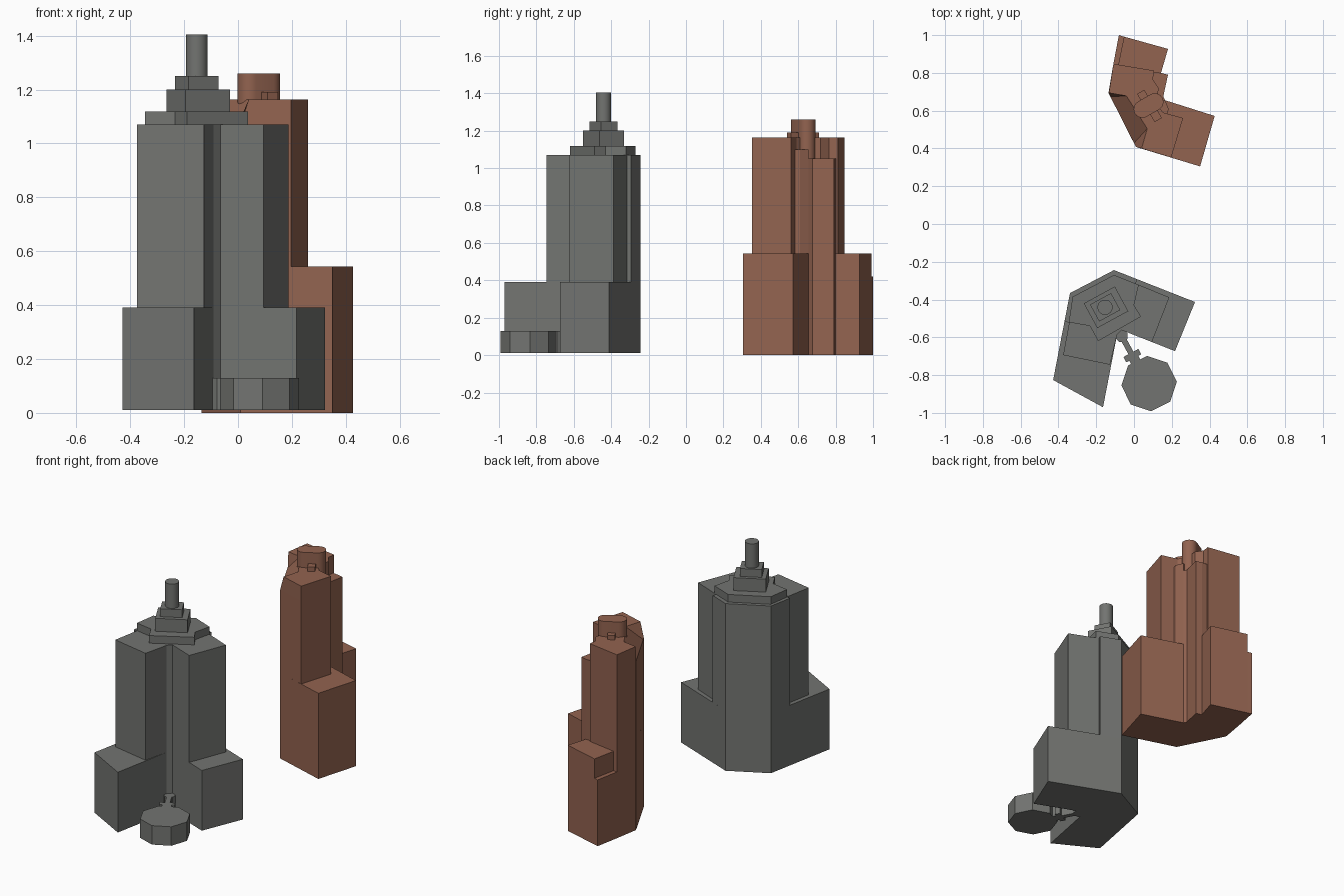
import bpy, bmesh, math
from mathutils import Matrix, Vector


def material(name, rgb):
    m = bpy.data.materials.new(name)
    m.diffuse_color = (*rgb, 1)
    return m


GREY = material("dark_stone", (0.17, 0.175, 0.165))
RED = material("red_stone", (0.29, 0.125, 0.08))


def prism(name, pts, z0, z1, mat, top=None):
    """Extrude a plan outline, or loft it to another outline of the same length."""
    bm = bmesh.new()
    lo = [bm.verts.new((x, y, z0)) for x, y in pts]
    hi = [bm.verts.new((x, y, z1)) for x, y in (top or pts)]
    n = len(pts)
    bm.faces.new(lo[::-1])
    bm.faces.new(hi)
    for i in range(n):
        j = (i + 1) % n
        bm.faces.new((lo[i], lo[j], hi[j], hi[i]))
    bmesh.ops.recalc_face_normals(bm, faces=bm.faces)
    me = bpy.data.meshes.new(name)
    bm.to_mesh(me)
    bm.free()
    ob = bpy.data.objects.new(name, me)
    bpy.context.collection.objects.link(ob)
    me.materials.append(mat)
    return ob


def place(pts, c, deg):
    m = Matrix.Rotation(math.radians(deg), 2)
    return [tuple(m @ Vector(p) + Vector(c)) for p in pts]


def rect(c, w, d, deg):
    w, d = w / 2, d / 2
    return place([(-w, -d), (w, -d), (w, d), (-w, d)], c, deg)


def ngon(c, r, n, deg=0):
    return [(c[0] + r * math.cos(math.radians(deg) + 2 * math.pi * i / n),
             c[1] + r * math.sin(math.radians(deg) + 2 * math.pi * i / n)) for i in range(n)]


def smooth(ob):
    bpy.ops.object.select_all(action='DESELECT')
    ob.select_set(True)
    bpy.context.view_layer.objects.active = ob
    bpy.ops.object.shade_smooth_by_angle(angle=math.radians(35))


# Grey tower: V-shaped base with a chamfered inner corner
inner = [(-0.09, -0.587), (-0.065, -0.562)]
prism("grey_base", [(-0.106, -0.244), (-0.339, -0.366), (-0.428, -0.826), (-0.164, -0.97),
                    *inner, (0.217, -0.673), (0.323, -0.413)], 0.01, 0.392, GREY)
# Upper shaft, wings shortened and stepped in on the outer sides
prism("grey_shaft", [(-0.106, -0.244), (-0.339, -0.366), (-0.368, -0.517), (-0.343, -0.522),
                     (-0.375, -0.694), (-0.127, -0.745), *inner, (0.095, -0.625),
                     (0.187, -0.388), (0.008, -0.315), (0.018, -0.293)], 0.392, 1.07, GREY)
# Crown tiers and spire
prism("grey_crown", [(-0.106, -0.27), (-0.325, -0.385), (-0.345, -0.52), (-0.233, -0.54),
                     (-0.19, -0.62), (0.037, -0.49), (0.0, -0.43), (0.025, -0.322)],
      1.07, 1.118, GREY)
prism("grey_upper_tier", rect((-0.148, -0.441), 0.187, 0.149, 28.5), 1.118, 1.2, GREY)
prism("grey_top_tier", rect((-0.153, -0.441), 0.127, 0.102, 28.5), 1.2, 1.25, GREY)
smooth(prism("grey_spire", ngon((-0.153, -0.441), 0.04, 32), 1.25, 1.404, GREY))

# Low pavilion with its link passage
link = Vector((-0.065, -0.593))
axis = Vector((0.477, -0.879))
prism("pavilion", ngon((0.08, -0.845), 0.147, 8, -86), 0.01, 0.13, GREY)
prism("link_lobby", ngon(link, 0.034, 8, 22), 0.01, 0.13, GREY)
prism("link_passage", rect(link + axis * 0.08, 0.03, 0.16, 28.5), 0.01, 0.13, GREY)
prism("link_vestibule", rect(link + axis * 0.118, 0.09, 0.032, 28.5), 0.01, 0.13, GREY)
prism("link_neck", rect(link + axis * 0.15, 0.055, 0.05, 28.5), 0.01, 0.13, GREY)

# Red tower: base with low strip on the back wing
prism("red_base", [(-0.053, 0.992), (-0.083, 0.843), (-0.109, 0.848), (-0.135, 0.694),
                   (0.01, 0.408), (0.35, 0.305), (0.427, 0.572), (0.165, 0.655), (0.155, 0.675),
                   (0.18, 0.79), (0.143, 0.80), (0.18, 0.927)], 0, 0.543, RED)
prism("red_low_strip", [(-0.08, 1.0), (-0.109, 0.848), (-0.083, 0.843), (-0.053, 0.992)],
      0, 0.42, RED)
# Upper shaft, then a roof zone sloping in on the outer corner facade
east = [(0.197, 0.352), (0.26, 0.561), (0.155, 0.59), (0.12, 0.63),
        (0.13, 0.72), (0.10, 0.765), (0.106, 0.812)]
west = [(-0.109, 0.848), (-0.135, 0.694), (-0.125, 0.674), (0.0, 0.428), (0.01, 0.408)]
roof = [(-0.109, 0.848), (-0.133, 0.694), (-0.04, 0.678), (0.07, 0.505), (0.04, 0.40)]
prism("red_shaft", west + east, 0.543, 1.07, RED)
prism("red_roof", west + east, 1.07, 1.163, RED, roof + east)
# Core columns in the inner corner
prism("red_core", [(0.05, 0.6), (0.155, 0.60), (0.165, 0.655), (0.155, 0.675), (0.18, 0.79),
                   (0.143, 0.80), (0.08, 0.805)], 0.543, 1.05, RED)
prism("red_core_step", [(0.1, 0.57), (0.175, 0.57), (0.183, 0.61), (0.165, 0.655), (0.1, 0.64)],
      0.543, 1.1, RED)
# Rounded rooftop drum and two small roof blocks
half, r = 0.038, 0.046
drum = [(s * half + r * math.cos(a), r * math.sin(a))
        for s, start in ((1, -90), (-1, 90))
        for a in (math.radians(start + 15 * i) for i in range(13))]
smooth(prism("red_drum", place(drum, (0.077, 0.627), 30), 1.05, 1.26, RED))
for i, c in enumerate([(0.116, 0.572), (0.048, 0.678)]):
    prism("red_roof_block_%d" % (i + 1), rect(c, 0.044, 0.05, 30), 1.1, 1.19, RED)
